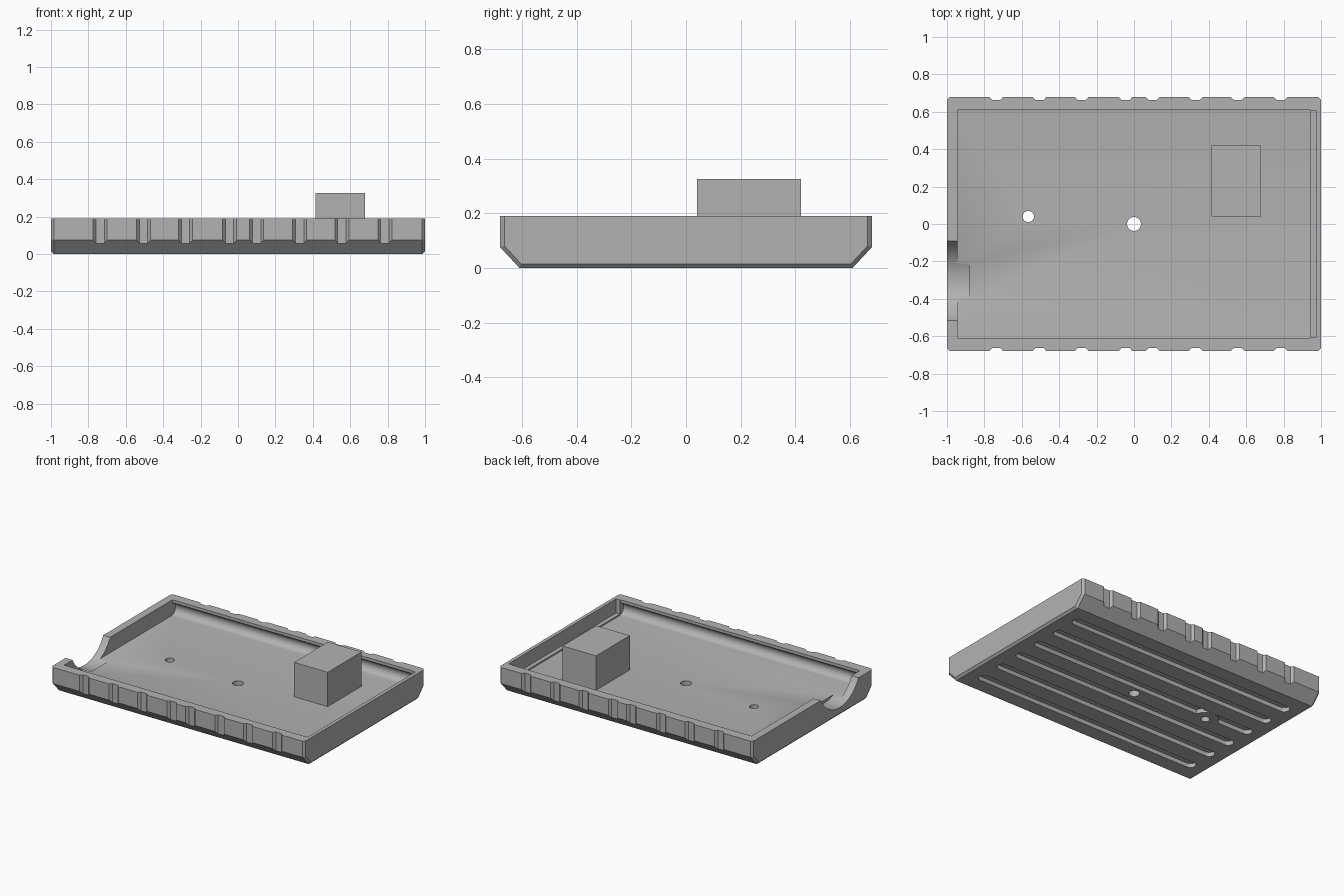
import bpy, bmesh
from math import sin, cos, pi, radians
from mathutils import Matrix

if "Cube" in bpy.data.objects:
    bpy.data.objects.remove(bpy.data.objects["Cube"])

grey = bpy.data.materials.new("plain grey")
grey.use_nodes = True
colour = (0.45, 0.45, 0.45, 1)
grey.diffuse_color = colour
grey.node_tree.nodes["Principled BSDF"].inputs["Base Color"].default_value = colour


def finish(name, bm):
    bmesh.ops.recalc_face_normals(bm, faces=bm.faces)
    mesh = bpy.data.meshes.new(name)
    bm.to_mesh(mesh)
    bm.free()
    mesh.materials.append(grey)
    obj = bpy.data.objects.new(name, mesh)
    bpy.context.collection.objects.link(obj)
    return obj


def loft(name, loops):
    """Skin a list of matching point loops and cap both ends."""
    bm = bmesh.new()
    rings = [[bm.verts.new(p) for p in loop] for loop in loops]
    for a, b in zip(rings, rings[1:]):
        for i in range(len(a)):
            j = (i + 1) % len(a)
            bm.faces.new((a[i], a[j], b[j], b[i]))
    bm.faces.new(rings[0])
    bm.faces.new(rings[-1])
    return finish(name, bm)


def along_x(name, profile, x0, x1):
    return loft(name, [[(x, y, z) for y, z in profile] for x in (x0, x1)])


def along_z(name, outline, z0, z1):
    return loft(name, [[(x, y, z) for x, y in outline] for z in (z0, z1)])


def arc(cx, cy, r, start, end, steps):
    angles = [radians(start + (end - start) * i / steps) for i in range(steps + 1)]
    return [(cx + r * cos(a), cy + r * sin(a)) for a in angles]


def box(name, x0, x1, y0, y1, z0, z1):
    return along_z(name, [(x0, y0), (x1, y0), (x1, y1), (x0, y1)], z0, z1)


def combine(target, other, operation="DIFFERENCE"):
    mod = target.modifiers.new(other.name, "BOOLEAN")
    mod.operation, mod.solver, mod.object = operation, "EXACT", other
    bpy.context.view_layer.objects.active = target
    bpy.ops.object.modifier_apply(modifier=mod.name)
    bpy.data.objects.remove(other)


def mirrored(half):
    return half + [(-y, z) for y, z in reversed(half)]


# Tray shell with bevelled lower sides and chamfered ends
TOP, FLOOR, EDGE = 0.19, 0.08, 0.015


def shell(x, inset):
    half = [(0.61 - inset * 0.4, inset), (0.68 - inset, 0.075 + inset * 0.4), (0.68 - inset, TOP)]
    return [(x, y, z) for y, z in mirrored(half)]


tray = loft("tray", [shell(-1, EDGE), shell(EDGE - 1, 0), shell(1 - EDGE, 0), shell(1, EDGE)])

# Hollow with rounded grooves beneath the long rims
groove = arc(0.60, 0.125, 0.045, -90, 77, 12)
cavity = [(y, z) for y, z in groove] + [(0.61, 0.25)]
combine(tray, along_x("cavity", mirrored(cavity), -0.945, 0.945))
combine(tray, box("end_recess", 0.93, 0.975, -0.605, 0.605, 0.09, 0.25))

# Round cable opening in one end wall
combine(tray, along_x("cable_opening", arc(-0.303, 0.295, 0.237, 0, 355, 71), -1.1, -0.88))

# Grip notches down both long sides
for x in (-0.737, -0.505, -0.28, -0.045, 0.1, 0.33, 0.555, 0.785):
    for s in (-1, 1):
        notch = [(x - 0.04, s * 0.683), (x - 0.022, s * 0.663),
                 (x + 0.022, s * 0.663), (x + 0.04, s * 0.683)]
        combine(tray, along_z("notch", notch, -0.1, 0.3))

# Long rounded slots in the underside
for i in range(6):
    y = (i - 2.5) * 0.188
    slot = arc(0.87, y, 0.036, -90, 90, 12) + arc(-0.87, y, 0.036, 90, 270, 12)
    combine(tray, along_z("slot", slot, -0.05, 0.03))

# Boss and the two through holes
combine(tray, along_z("boss", arc(-0.565, 0.04, 0.09, 0, 350, 35), 0, 0.05), "UNION")
combine(tray, along_z("screw_hole", arc(-0.565, 0.04, 0.03, 0, 345, 23), -0.1, 0.2))
combine(tray, along_z("centre_hole", arc(0, 0, 0.037, 0, 345, 23), -0.1, 0.2))

# Raised block standing on the floor
block = box("block", 0.415, 0.68, 0.04, 0.42, FLOOR - 0.01, 0.325)

for obj in (tray, block):
    bpy.ops.object.select_all(action="DESELECT")
    obj.select_set(True)
    bpy.context.view_layer.objects.active = obj
    bpy.ops.object.shade_smooth_by_angle(angle=radians(25))
